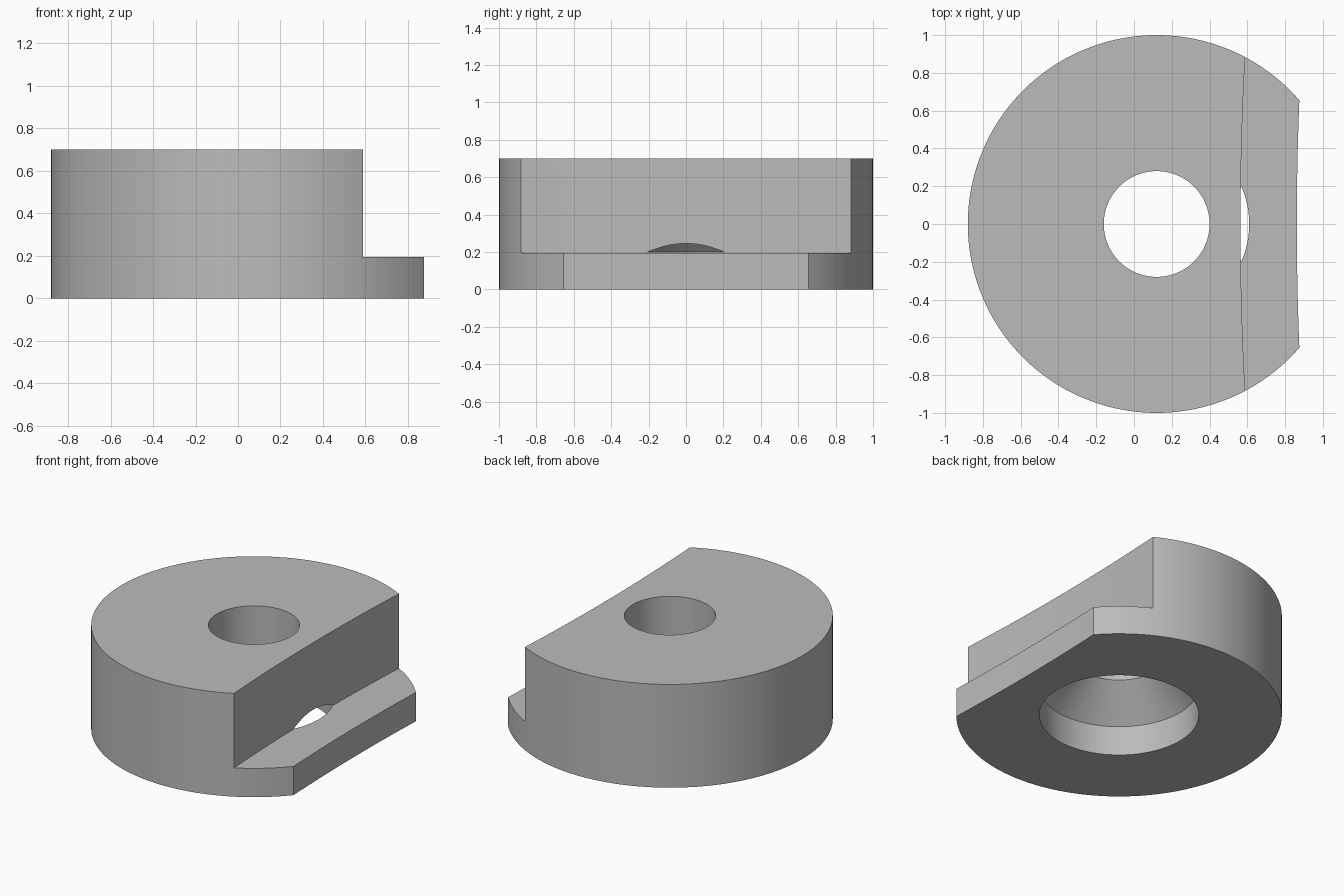
import bpy, bmesh, math

default = bpy.data.objects.get("Cube")
if default:
    bpy.data.objects.remove(default)

CENTER_X = 0.12
SEGMENTS = 160

# Single grey material
grey = bpy.data.materials.new("plain_grey")
grey.use_nodes = True
color = (0.5, 0.5, 0.5, 1)
grey.diffuse_color = color
grey.node_tree.nodes["Principled BSDF"].inputs["Base Color"].default_value = color


def make_object(name, bm):
    bmesh.ops.recalc_face_normals(bm, faces=bm.faces)
    mesh = bpy.data.meshes.new(name)
    bm.to_mesh(mesh)
    bm.free()
    mesh.materials.append(grey)
    obj = bpy.data.objects.new(name, mesh)
    bpy.context.collection.objects.link(obj)
    return obj


def lathe(name, profile):
    """Revolve a closed (radius, height) profile about the disc axis."""
    bm = bmesh.new()
    verts = [bm.verts.new((CENTER_X + r, 0, z)) for r, z in profile]
    edges = [bm.edges.new((a, b)) for a, b in zip(verts, verts[1:] + verts[:1])]
    bmesh.ops.spin(bm, geom=verts + edges, cent=(CENTER_X, 0, 0), axis=(0, 0, 1),
                   angle=math.tau, steps=SEGMENTS, use_merge=True)
    bmesh.ops.remove_doubles(bm, verts=bm.verts, dist=1e-5)
    return make_object(name, bm)


def curved_cutter(name, x_mid, z_low):
    """Block whose inner side is a shallow arc, removing everything beyond it."""
    bm = bmesh.new()
    ys = [-1.2 + 2.4 * i / 24 for i in range(25)]
    outline = [(x_mid + y * y / 32, y) for y in ys] + [(2, 1.2), (2, -1.2)]
    face = bm.faces.new([bm.verts.new((x, y, z_low)) for x, y in outline])
    side = bmesh.ops.extrude_face_region(bm, geom=[face])["geom"]
    moved = [v for v in side if isinstance(v, bmesh.types.BMVert)]
    bmesh.ops.translate(bm, verts=moved, vec=(0, 0, 1.5))
    obj = make_object(name, bm)
    obj.hide_render = True
    return obj


# Disc with a through hole, conical transition and wide lower bore
body = lathe("stepped_disc", [(0.49, 0), (1, 0), (1, 0.7), (0.28, 0.7),
                              (0.28, 0.41), (0.49, 0.2)])

# Trim the outer side, then cut the step above the ledge
bpy.context.view_layer.objects.active = body
body.select_set(True)
for cutter in (curved_cutter("side_trim_cutter", 0.862, -0.5),
               curved_cutter("step_cutter", 0.564, 0.195)):
    mod = body.modifiers.new(cutter.name, "BOOLEAN")
    mod.operation = "DIFFERENCE"
    mod.solver = "EXACT"
    mod.object = cutter
    bpy.ops.object.modifier_apply(modifier=mod.name)
    bpy.data.objects.remove(cutter)

bpy.ops.object.shade_smooth_by_angle(angle=math.radians(25))
